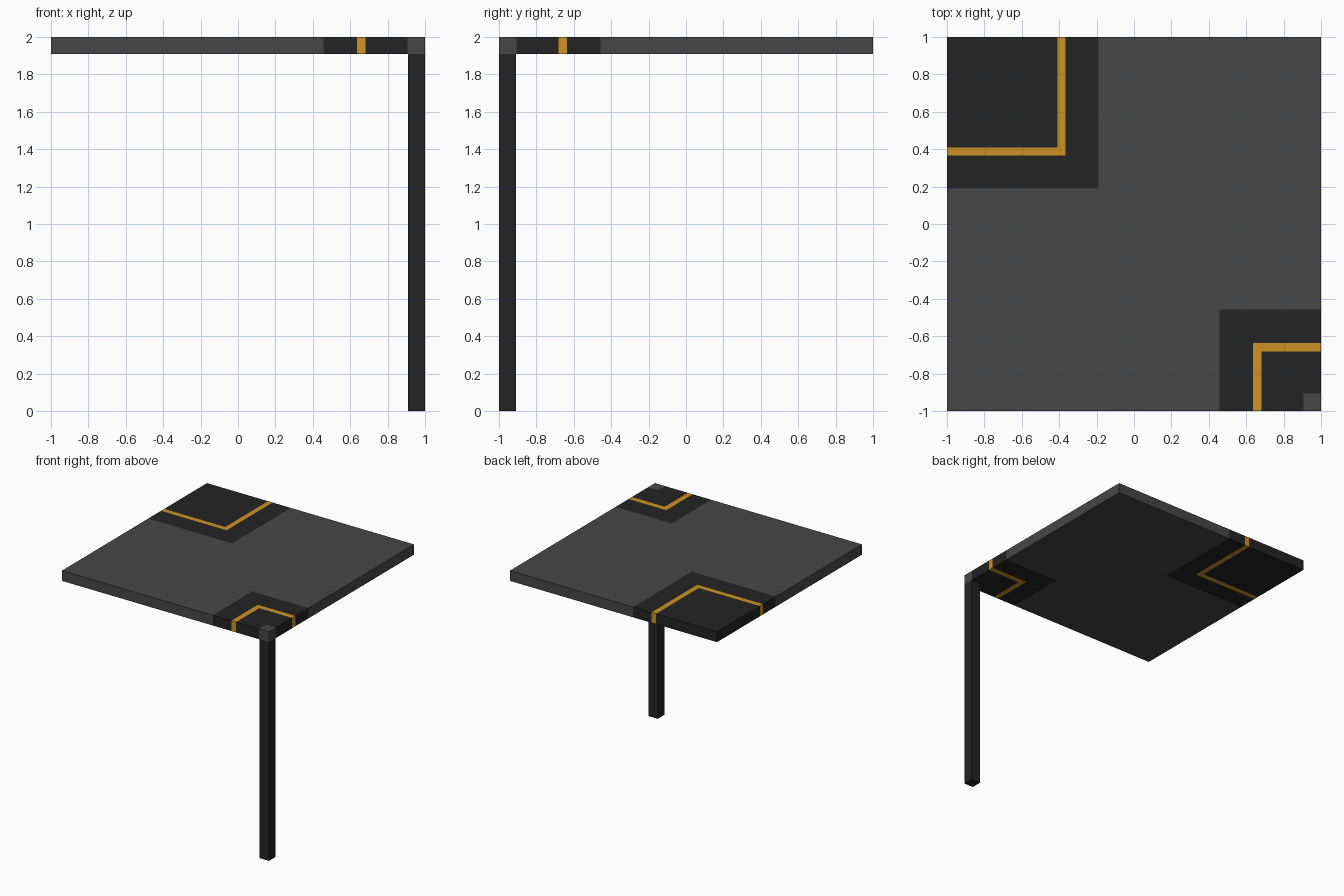
import bpy, bmesh
from mathutils import Vector

if "Cube" in bpy.data.objects:
    bpy.data.objects.remove(bpy.data.objects["Cube"])


def material(name, rgb):
    m = bpy.data.materials.new(name)
    m.diffuse_color = (*rgb, 1.0)
    m.use_nodes = True
    m.node_tree.nodes["Principled BSDF"].inputs["Base Color"].default_value = m.diffuse_color
    return m


grey = material("grey", (0.062, 0.062, 0.062))
black = material("black", (0.017, 0.017, 0.017))
orange = material("orange", (0.62, 0.285, 0.016))


def box(name, lo, hi, mats, cuts=(), rule=None):
    """Box between two corners, sliced at mirrored x / -y positions."""
    lo, hi = Vector(lo), Vector(hi)
    bm = bmesh.new()
    bmesh.ops.create_cube(bm, size=1)
    for v in bm.verts:
        v.co = (lo + hi) / 2 + v.co * (hi - lo)
    for c in cuts:
        for point, normal in (((c, 0, 0), (1, 0, 0)), ((0, -c, 0), (0, 1, 0))):
            bmesh.ops.bisect_plane(bm, geom=bm.verts[:] + bm.edges[:] + bm.faces[:],
                                   plane_co=point, plane_no=normal)
    if rule:
        for f in bm.faces:
            c = f.calc_center_median()
            f.material_index = rule(c.x, -c.y)
    me = bpy.data.meshes.new(name)
    bm.to_mesh(me)
    bm.free()
    for m in mats:
        me.materials.append(m)
    ob = bpy.data.objects.new(name, me)
    bpy.context.collection.objects.link(ob)
    return ob


def corner_pattern(u, v):
    """Nested squares in two opposite corners: 0 grey, 1 black, 2 orange."""
    far, near = max(u, v), min(u, v)
    if far < -0.19:
        return 2 if -0.41 < far < -0.366 else 1
    if near > 0.905:
        return 0
    if near > 0.457:
        return 2 if 0.636 < near < 0.682 else 1
    return 0


T = 0.09  # thickness of slab and post

# Flat slab with painted corners running through its sides
box("top_slab", (-1, -1, 2 - T), (1, 1, 2), (grey, black, orange),
    (-0.41, -0.366, -0.19, 0.457, 0.636, 0.682, 0.905), corner_pattern)

# Single post under the front right corner
box("corner_post", (1 - T, -1, 0), (1, -1 + T, 2 - T), (black,))
